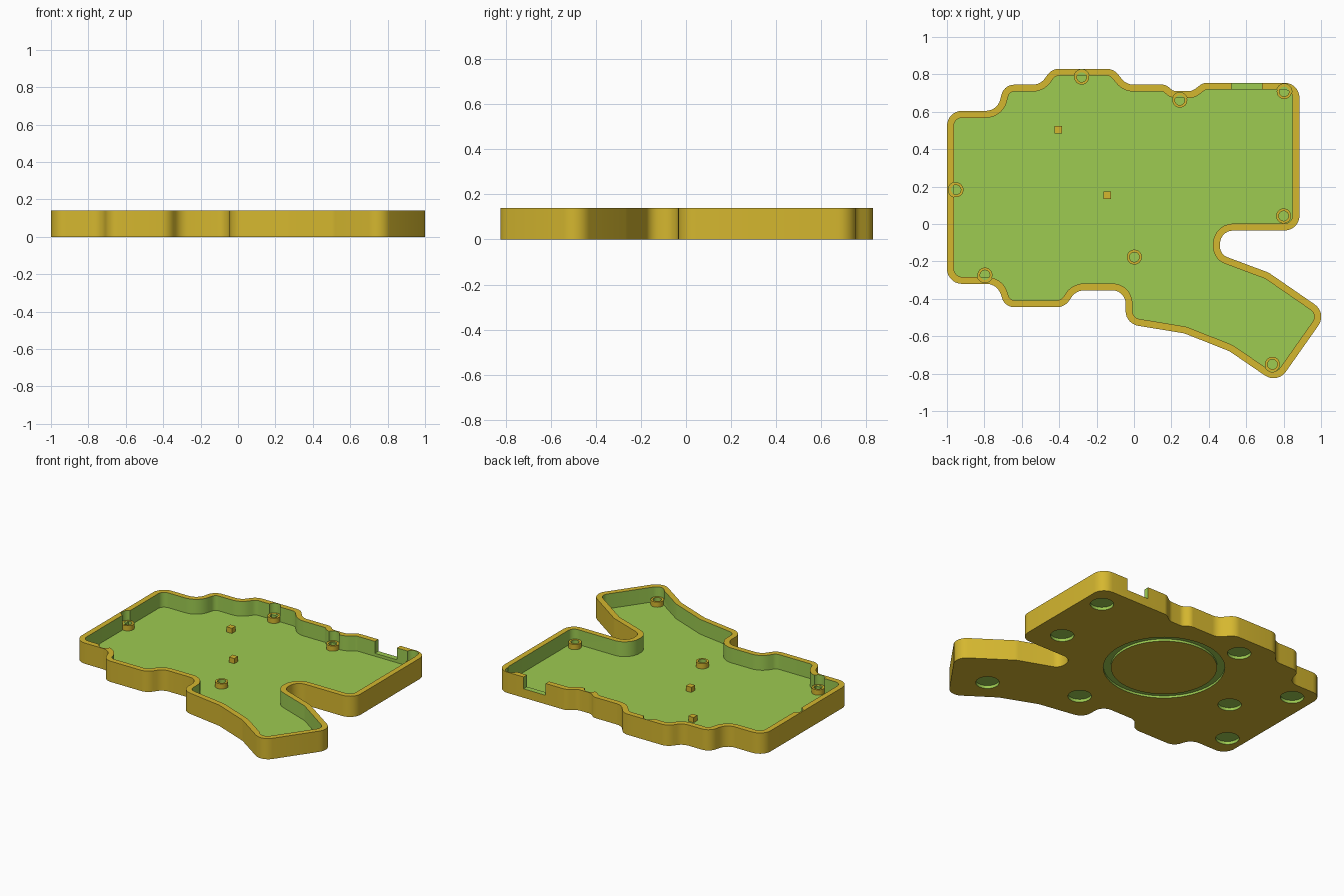
import bpy, bmesh, math
from mathutils import Vector

if "Cube" in bpy.data.objects:
    bpy.data.objects.remove(bpy.data.objects["Cube"])

HEIGHT, FLOOR, WALL = 0.14, 0.04, 0.037
BOSS_TOP = FLOOR + 0.035


def lin(c):
    c /= 255
    return c / 12.92 if c < 0.04045 else ((c + 0.055) / 1.055) ** 2.4


def material(name, rgb):
    m = bpy.data.materials.new(name)
    m.diffuse_color = (*[lin(c) for c in rgb], 1)
    m.use_nodes = True
    m.node_tree.nodes["Principled BSDF"].inputs["Base Color"].default_value = m.diffuse_color
    return m


YELLOW = material("yellow shell", (213, 183, 47))
GREEN = material("green cut face", (157, 203, 81))


def make_object(name, bm):
    bmesh.ops.recalc_face_normals(bm, faces=bm.faces)
    me = bpy.data.meshes.new(name)
    bm.to_mesh(me)
    bm.free()
    me.materials.append(YELLOW)
    me.materials.append(GREEN)
    ob = bpy.data.objects.new(name, me)
    bpy.context.collection.objects.link(ob)
    return ob


def activate(ob):
    bpy.ops.object.select_all(action='DESELECT')
    ob.select_set(True)
    bpy.context.view_layer.objects.active = ob


def smooth(ob):
    activate(ob)
    bpy.ops.object.shade_smooth_by_angle(angle=math.radians(30))


def rounded(corners, steps=7):
    """Polygon points with every corner replaced by an arc of its radius."""
    out, n = [], len(corners)
    for i, (x, y, r) in enumerate(corners):
        p = Vector((x, y))
        a = (Vector(corners[i - 1][:2]) - p).normalized()
        b = (Vector(corners[(i + 1) % n][:2]) - p).normalized()
        half = a.angle(b) / 2
        centre = p + (a + b).normalized() * (r / math.sin(half))
        s = p + a * (r / math.tan(half)) - centre
        e = p + b * (r / math.tan(half)) - centre
        sweep = s.angle_signed(e)          # clockwise positive
        for k in range(steps + 1):
            t = -sweep * k / steps
            out.append(centre + Vector((s.x * math.cos(t) - s.y * math.sin(t),
                                        s.x * math.sin(t) + s.y * math.cos(t))))
    return out


def inset(pts, d):
    """Mitred inward offset of a clockwise outline."""
    out, n = [], len(pts)
    for i, p in enumerate(pts):
        u = (p - pts[i - 1]).normalized()
        v = (pts[(i + 1) % n] - p).normalized()
        n1, n2 = Vector((u.y, -u.x)), Vector((v.y, -v.x))
        out.append(p + (n1 + n2) * (d / (1 + n1.dot(n2))))
    return out


def stack(bm, rings, mats, closed=False):
    """Skin a list of (points, z) rings; cap both ends unless closed."""
    loops = [[bm.verts.new((p[0], p[1], z)) for p in pts] for pts, z in rings]
    n = len(loops[0])
    pairs = list(zip(loops, loops[1:] + ([loops[0]] if closed else [])))
    if not closed:
        bm.faces.new(loops[0][::-1]).material_index = mats[0]
        bm.faces.new(loops[-1]).material_index = mats[-1]
        mats = mats[1:-1]
    for (lo, hi), m in zip(pairs, mats):
        for i in range(n):
            j = (i + 1) % n
            bm.faces.new((lo[i], lo[j], hi[j], hi[i])).material_index = m


def circle(x, y, r, n=32):
    return [(x + r * math.cos(2 * math.pi * i / n),
             y + r * math.sin(2 * math.pi * i / n)) for i in range(n)]


def box(bm, x0, x1, y0, y1, z0, z1, m):
    pts = [(x0, y0), (x1, y0), (x1, y1), (x0, y1)]
    stack(bm, [(pts, z0), (pts, z1)], [m] * 3)


# Outline corners, clockwise: x, y, radius
corners = [
    (-1, .605, .08), (-.73, .605, .08), (-.695, .745, .07), (-.50, .745, .08),
    (-.44, .83, .08), (-.11, .83, .08), (-.04, .745, .08), (.17, .745, .05),
    (.21, .71, .05), (.31, .71, .06), (.37, .755, .06), (.885, .755, .08),
    (.885, -.035, .08), (.46, -.035, .07), (.46, -.163, .06), (.72, -.26, .1),
    (1.033, -.476, .08), (.766, -.855, .08), (.51, -.68, .1), (.27, -.585, .1),
    (-.045, -.533, .08), (-.045, -.355, .07), (-.31, -.355, .08),
    (-.37, -.445, .08), (-.69, -.445, .07), (-.73, -.32, .08), (-1, -.32, .08)]
outer = rounded(corners)
inner = inset(outer, WALL)

# Open tray: bottom, outer wall, rim, inner wall, floor
bm = bmesh.new()
stack(bm, [(outer, 0), (outer, HEIGHT), (inner, HEIGHT), (inner, FLOOR)],
      [0, 0, 0, 1, 1])
tray = make_object("tray", bm)

bosses = [(-.28, .785), (.245, .662), (.803, .708), (.80, .043),
          (.002, -.177), (.74, -.75), (-.797, -.273), (-.952, .183)]
feet = [(.76, .60), (.70, .15), (.68, -.585), (.14, -.35),
        (-.27, .68), (-.63, .16), (-.865, .475), (-.885, -.165)]

# Cutters: screw clearances in the wall, foot recesses, ring groove, port notch
bm = bmesh.new()
for x, y in bosses:
    c = circle(x, y, .041)
    stack(bm, [(c, BOSS_TOP - .002), (c, .2)], [1] * 3)
for x, y in feet:
    c = circle(x, y, .072)
    stack(bm, [(c, -.05), (c, .02)], [1] * 3)
big, small = circle(-.03, .25, .372, 64), circle(-.03, .25, .325, 64)
stack(bm, [(big, -.05), (big, .015), (small, .015), (small, -.05)], [1] * 4, True)
box(bm, .52, .685, .69, .82, .06, .2, 1)
cutter = make_object("cutter", bm)
cutter.hide_render = True

mod = tray.modifiers.new("cuts", 'BOOLEAN')
mod.operation, mod.solver, mod.object = 'DIFFERENCE', 'EXACT', cutter
activate(tray)
bpy.ops.object.modifier_apply(modifier=mod.name)
bpy.data.objects.remove(cutter)
smooth(tray)

# Screw bosses with pilot holes
for i, (x, y) in enumerate(bosses):
    bm = bmesh.new()
    o, h = circle(x, y, .04), circle(x, y, .026)
    stack(bm, [(o, FLOOR - .005), (o, BOSS_TOP), (h, BOSS_TOP), (h, FLOOR + .003)],
          [0, 0, 0, 1, 1])
    smooth(make_object(f"screw_boss_{i + 1}", bm))

# Small square support pegs
for i, (x, y) in enumerate([(-.405, .505), (-.142, .155)]):
    bm = bmesh.new()
    box(bm, x - .02, x + .02, y - .02, y + .02, FLOOR - .005, BOSS_TOP, 0)
    make_object(f"support_peg_{i + 1}", bm)
